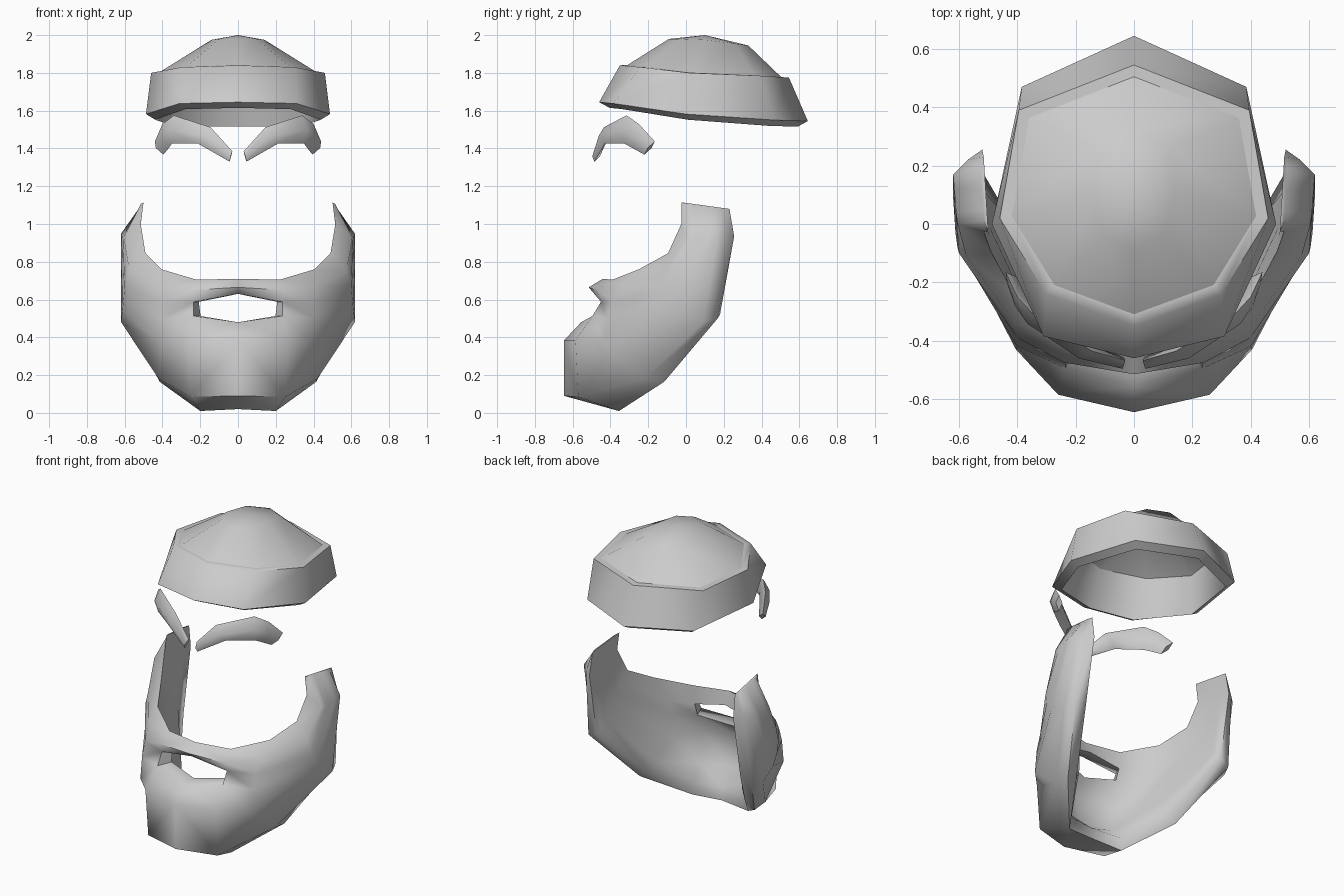
import bpy, bmesh, math
from mathutils import Vector

if "Cube" in bpy.data.objects:
    bpy.data.objects.remove(bpy.data.objects["Cube"])


def finish(name, bm, angle):
    """Mirror the half mesh over x, clean it up and make the object."""
    bmesh.ops.mirror(bm, geom=bm.verts[:] + bm.edges[:] + bm.faces[:], axis='X', merge_dist=0.001)
    bmesh.ops.remove_doubles(bm, verts=bm.verts[:], dist=0.0005)
    bmesh.ops.recalc_face_normals(bm, faces=bm.faces[:])
    me = bpy.data.meshes.new(name)
    bm.to_mesh(me)
    bm.free()
    ob = bpy.data.objects.new(name, me)
    bpy.context.collection.objects.link(ob)
    bpy.ops.object.select_all(action='DESELECT')
    ob.select_set(True)
    bpy.context.view_layer.objects.active = ob
    bpy.ops.object.shade_smooth_by_angle(angle=math.radians(angle))
    return ob


def loft(sections, closed, skip=()):
    """Quads between consecutive sections; skip holds (section, point) gaps."""
    bm = bmesh.new()
    rows = [[bm.verts.new(p) for p in s] for s in sections]
    n = len(rows[0])
    for i in range(len(rows) - 1):
        for k in range(n if closed else n - 1):
            if (i, k) not in skip:
                a, b, m = rows[i], rows[i + 1], (k + 1) % n
                bm.faces.new((a[k], a[m], b[m], b[k]))
    return bm, rows


# Cap: half rings running front to back
C = Vector((0, 0.1, 0))


def scaled(ring, s, dz):
    return [(p[0] * s, C.y + (p[1] - C.y) * s, p[2] + dz) for p in ring]


rim = [(0, -.46, 1.645), (.31, -.385, 1.638), (.487, 0, 1.582), (.385, .47, 1.55), (0, .645, 1.545)]
band = [(0, -.35, 1.84), (.3, -.24, 1.83), (.46, .02, 1.80), (.395, .39, 1.785), (0, .545, 1.775)]
crown = [(0, -.09, 1.98), (.1, -.04, 1.98), (.14, .1, 1.975), (.12, .26, 1.955), (0, .33, 1.945)]
base = scaled(band, .91, .002)

# Thick band, closed into a tube
bm, rows = loft([base, scaled(rim, .9, -.03), rim, band, base], False)
finish("cap_band", bm, 57)

# Thin dome, seated in the band
bm, rows = loft([base, crown], False)
apex = bm.verts.new((0, .1, 2.0))
for a, b in zip(rows[1], rows[1][1:]):
    bm.faces.new((a, b, apex))
finish("cap_dome", bm, 60)

# Eyebrows: tapering bars with four-point sections (bottom and top given)
brow = [((.045, -.485, 1.33), (.03, -.468, 1.385)),
        ((.21, -.43, 1.425), (.145, -.435, 1.512)),
        ((.35, -.325, 1.425), (.34, -.315, 1.575)),
        ((.372, -.27, 1.395), (.40, -.25, 1.53)),
        ((.395, -.22, 1.367), (.44, -.165, 1.437))]
secs = []
for (lo, hi), w in zip(brow, (.02, .03, .03, .03, .02)):
    lo, hi = Vector(lo), Vector(hi)
    mid = (lo + hi) / 2
    out = Vector((mid.x * .8, mid.y, 0)).normalized() * w
    secs.append([lo, mid + out, hi, mid - out])
bm, rows = loft(secs, True)
bm.faces.new(rows[0])
bm.faces.new(rows[-1])
finish("eyebrows", bm, 75)

# Beard: sections from chin centre to sideburn, each running upper ridge,
# moustache, mouth top, mouth bottom, chin top, chin bottom, back edge, inner edge
chin_centre = [(0, -.44, .71), (0, -.515, .665), (0, -.475, .63), (0, -.555, .48),
               (0, -.645, .385), (0, -.645, .09), (0, -.37, .02), (0, -.385, .1)]
mouth_corner = [(.22, -.39, .705), (.24, -.475, .65), (.235, -.45, .588), (.235, -.495, .513),
                (.26, -.585, .385), (.25, -.57, .085), (.2, -.355, .01), (.19, -.35, .09)]
cheek = [(.405, -.25, .76), (.41, -.34, .67), (.4, -.39, .59), (.4, -.42, .5),
         (.405, -.43, .36), (.42, -.22, .18), (.415, -.115, .165), (.345, -.12, .195)]
jaw = [(.49, -.095, .845), (.575, -.11, .75), (.6, -.1, .67), (.605, -.08, .61),
       (.612, -.03, .54), (.62, .09, .482), (.59, .165, .497), (.52, .18, .52)]
sideburn = [(.515, -.025, 1.0), (.605, 0, .93), (.61, .04, .932), (.613, .08, .935),
            (.616, .12, .94), (.62, .17, .948), (.57, .22, .94), (.52, .255, .935)]
front_tip, back_tip = Vector((.5, -.025, 1.115)), Vector((.515, .23, 1.08))
tip = [front_tip.lerp(back_tip, k / 7) + Vector((.012, 0, -.004)) * (0 < k < 7) for k in range(8)]


def inset(p, d, dz=0):
    v = Vector((p.x, p.y - .1, 0)).normalized() * d
    return Vector((p.x - v.x, p.y - v.y, p.z + dz))


# Inner surface: hollow behind the chin, straight at the sideburns
secs = []
for i, s in enumerate((chin_centre, mouth_corner, cheek, jaw, sideburn, tip)):
    s = [Vector(p) for p in s]
    if i < 3:
        inner = [inset(s[5], .14, .1), inset(s[4], .12), inset(s[3], .1), inset(s[2], .07)]
    else:
        inner = [s[7].lerp(s[0], t) for t in (.25, .5, .65, .8)]
    secs.append(s + inner)
bm, rows = loft(secs, True, skip={(0, 2), (0, 10)})
# Walls of the mouth opening and the sideburn end
a, b = rows[0], rows[1]
bm.faces.new((a[2], b[2], b[11], a[11]))
bm.faces.new((a[3], b[3], b[10], a[10]))
bm.faces.new((b[2], b[3], b[10], b[11]))
bm.faces.new(rows[-1])
finish("beard", bm, 65)
